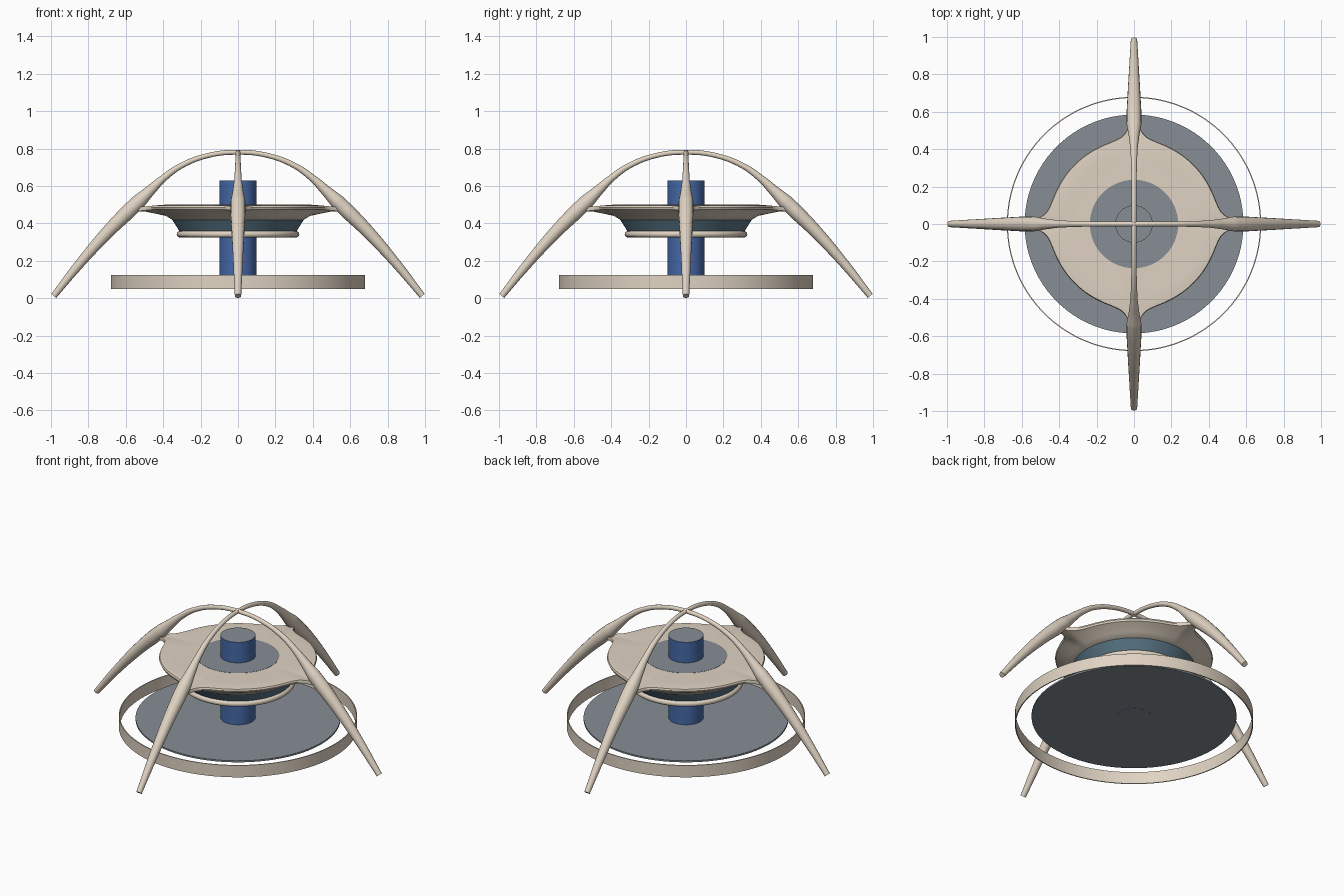
import bpy, bmesh, math

if "Cube" in bpy.data.objects:
    bpy.data.objects.remove(bpy.data.objects["Cube"])

def material(name, rgb):
    m = bpy.data.materials.new(name)
    m.diffuse_color = (*rgb, 1)
    m.use_nodes = True
    m.node_tree.nodes["Principled BSDF"].inputs["Base Color"].default_value = m.diffuse_color
    return m

CREAM = material("cream", (0.74, 0.65, 0.54))
BLUE = material("blue", (0.06, 0.14, 0.39))
GREY = material("grey_glass", (0.24, 0.27, 0.30))
SLATE = material("slate", (0.10, 0.18, 0.24))

def finish(obj, *mats):
    for m in mats:
        obj.data.materials.append(m)
    bpy.ops.object.select_all(action='DESELECT')
    bpy.context.view_layer.objects.active = obj
    obj.select_set(True)
    bpy.ops.object.shade_smooth_by_angle(angle=math.radians(35))

def lathe(name, profile, mats, closed=False, cap_mat=0, outline=None, n=96):
    """Spin (r, z) points around z; outline(i, angle) may replace point i."""
    bm = bmesh.new()
    rings = []
    for i, p in enumerate(profile):
        ring = []
        for k in range(n):
            a = 2 * math.pi * k / n
            r, z = outline(i, a) if outline else p
            ring.append(bm.verts.new((r * math.cos(a), r * math.sin(a), z)))
        rings.append(ring)
    pairs = list(zip(rings, rings[1:])) + ([(rings[-1], rings[0])] if closed else [])
    for a, b in pairs:
        for k in range(n):
            j = (k + 1) % n
            bm.faces.new((a[k], a[j], b[j], b[k]))
    if not closed and cap_mat is not None:
        for ring in (rings[0], rings[-1]):
            bm.faces.new(ring).material_index = cap_mat
    bmesh.ops.recalc_face_normals(bm, faces=bm.faces)
    me = bpy.data.meshes.new(name)
    bm.to_mesh(me)
    bm.free()
    obj = bpy.data.objects.new(name, me)
    bpy.context.collection.objects.link(obj)
    finish(obj, *mats)
    return obj

# Arched legs: half path as (x, z, radius), mirrored into a full arch
HALF = [(0.15, 0.765, 0.013), (0.30, 0.71, 0.015), (0.40, 0.64, 0.019),
        (0.47, 0.575, 0.028), (0.53, 0.517, 0.039), (0.59, 0.46, 0.040),
        (0.70, 0.35, 0.034), (0.85, 0.18, 0.025), (0.985, 0.012, 0.017)]
PATH = [(-x, z, r) for x, z, r in reversed(HALF)] + [(0, 0.78, 0.013)] + HALF

def arch(name, angle):
    cu = bpy.data.curves.new(name, 'CURVE')
    cu.dimensions = '3D'
    cu.bevel_depth = 1.0
    cu.bevel_resolution = 6
    cu.use_fill_caps = True
    cu.resolution_u = 8
    sp = cu.splines.new('BEZIER')
    sp.bezier_points.add(len(PATH) - 1)
    for bp, (x, z, r) in zip(sp.bezier_points, PATH):
        bp.co = (x * math.cos(angle), x * math.sin(angle), z)
        bp.radius = r
        bp.handle_left_type = bp.handle_right_type = 'AUTO'
    obj = bpy.data.objects.new(name, cu)
    bpy.context.collection.objects.link(obj)
    bpy.ops.object.select_all(action='DESELECT')
    bpy.context.view_layer.objects.active = obj
    obj.select_set(True)
    bpy.ops.object.convert(target='MESH')
    finish(bpy.context.view_layer.objects.active, CREAM)

arch("side_leg_arch", 0)
arch("front_back_leg_arch", math.pi / 2)

# Platform shell: round tray whose rim stretches into four arms meeting the legs
def tray_point(i, a):
    phi = (a + math.pi / 4) % (math.pi / 2) - math.pi / 4
    k = 1 / (1 + (phi / 0.07) ** 2)
    edge = 0.445 + 0.115 * k
    rim_z = 0.492 - 0.012 * k
    mid = 0.41 + 0.07 * k
    return [(0.234, 0.499), (0.36, 0.498), (mid, rim_z + 0.008), (edge, rim_z + 0.004),
            (edge + 0.004, rim_z - 0.006), (edge, rim_z - 0.017),
            (mid + 0.01, 0.462), (0.385, 0.440), (0.35, 0.418), (0.234, 0.418)][i]

lathe("platform_shell", [None] * 10, [CREAM], closed=True, outline=tray_point, n=256)

# Glass parts, central column and rings
lathe("platform_glass_top", [(0.236, 0.42), (0.236, 0.50)], [GREY])
lathe("lower_cone", [(0.352, 0.42), (0.305, 0.345)], [SLATE])
lathe("base_disc", [(0.585, 0.10), (0.585, 0.11)], [GREY])
lathe("column", [(0.10, 0.099), (0.10, 0.63)], [BLUE, GREY], cap_mat=1, n=64)
lathe("base_ring", [(0.68, 0.05), (0.68, 0.125), (0.674, 0.125), (0.674, 0.05)],
      [CREAM], closed=True, n=128)
lathe("cone_ring", [(0.312 + 0.016 * math.cos(t * math.pi / 6),
                     0.342 + 0.017 * math.sin(t * math.pi / 6)) for t in range(12)],
      [CREAM], closed=True)
